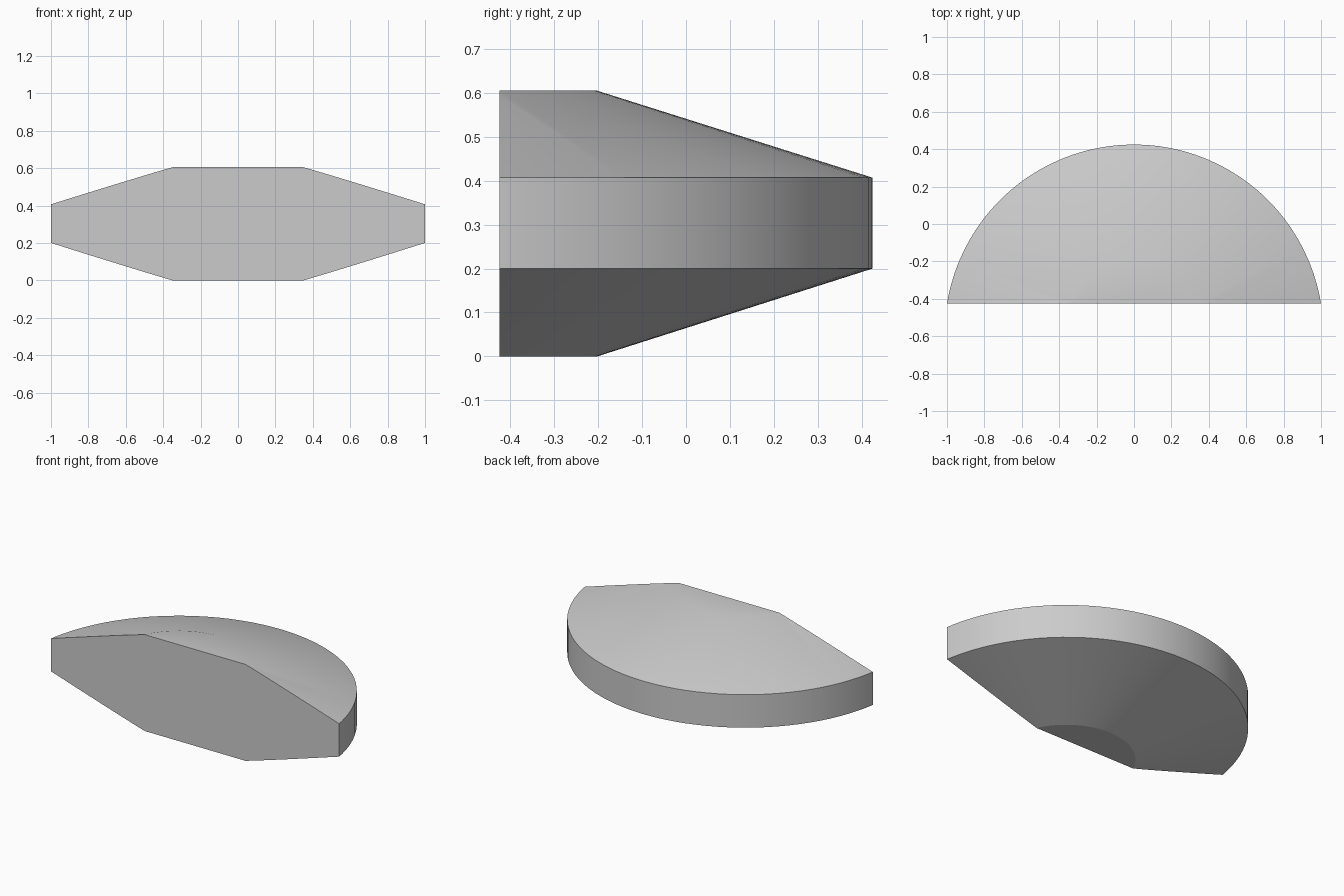
import bpy, bmesh, math
from mathutils import Matrix, Vector

cube = bpy.data.objects.get("Cube")
if cube:
    bpy.data.objects.remove(cube, do_unlink=True)

# Plain grey material
grey = bpy.data.materials.new("light grey")
grey.use_nodes = True
colour = (0.6, 0.6, 0.6, 1)
grey.diffuse_color = colour
grey.node_tree.nodes["Principled BSDF"].inputs["Base Color"].default_value = colour

# Half profile of the disc: radius, height
RIM, CAP, CENTRE_Y, FRONT_Y = 1.013, 0.386, -0.588, -0.425
profile = [(0, 0), (CAP, 0), (RIM, 0.2), (RIM, 0.407), (CAP, 0.605), (0, 0.605)]

# Revolve the profile into a bevelled disc
bm = bmesh.new()
verts = [bm.verts.new((r, 0, z)) for r, z in profile]
edges = [bm.edges.new(pair) for pair in zip(verts, verts[1:])]
bmesh.ops.spin(bm, geom=verts + edges, axis=(0, 0, 1), cent=(0, 0, 0),
               angle=math.tau, steps=96, use_duplicate=False)
bmesh.ops.remove_doubles(bm, verts=bm.verts, dist=0.0005)
bmesh.ops.transform(bm, matrix=Matrix.Translation((0, CENTRE_Y, 0)), verts=bm.verts)

# Slice off the front and close it with one flat face
cut = bmesh.ops.bisect_plane(bm, geom=bm.verts[:] + bm.edges[:] + bm.faces[:],
                             plane_co=Vector((0, FRONT_Y, 0)),
                             plane_no=Vector((0, -1, 0)), clear_outer=True)
rim = [e for e in cut["geom_cut"] if isinstance(e, bmesh.types.BMEdge)]
bmesh.ops.edgeloop_fill(bm, edges=rim)
bmesh.ops.recalc_face_normals(bm, faces=bm.faces)

mesh = bpy.data.meshes.new("half_disc")
bm.to_mesh(mesh)
bm.free()
mesh.materials.append(grey)
half_disc = bpy.data.objects.new("half_disc", mesh)
bpy.context.collection.objects.link(half_disc)

# Smooth curved sides, sharp rims and front outline
bpy.ops.object.select_all(action="DESELECT")
half_disc.select_set(True)
bpy.context.view_layer.objects.active = half_disc
bpy.ops.object.shade_smooth_by_angle(angle=math.radians(17.6))
